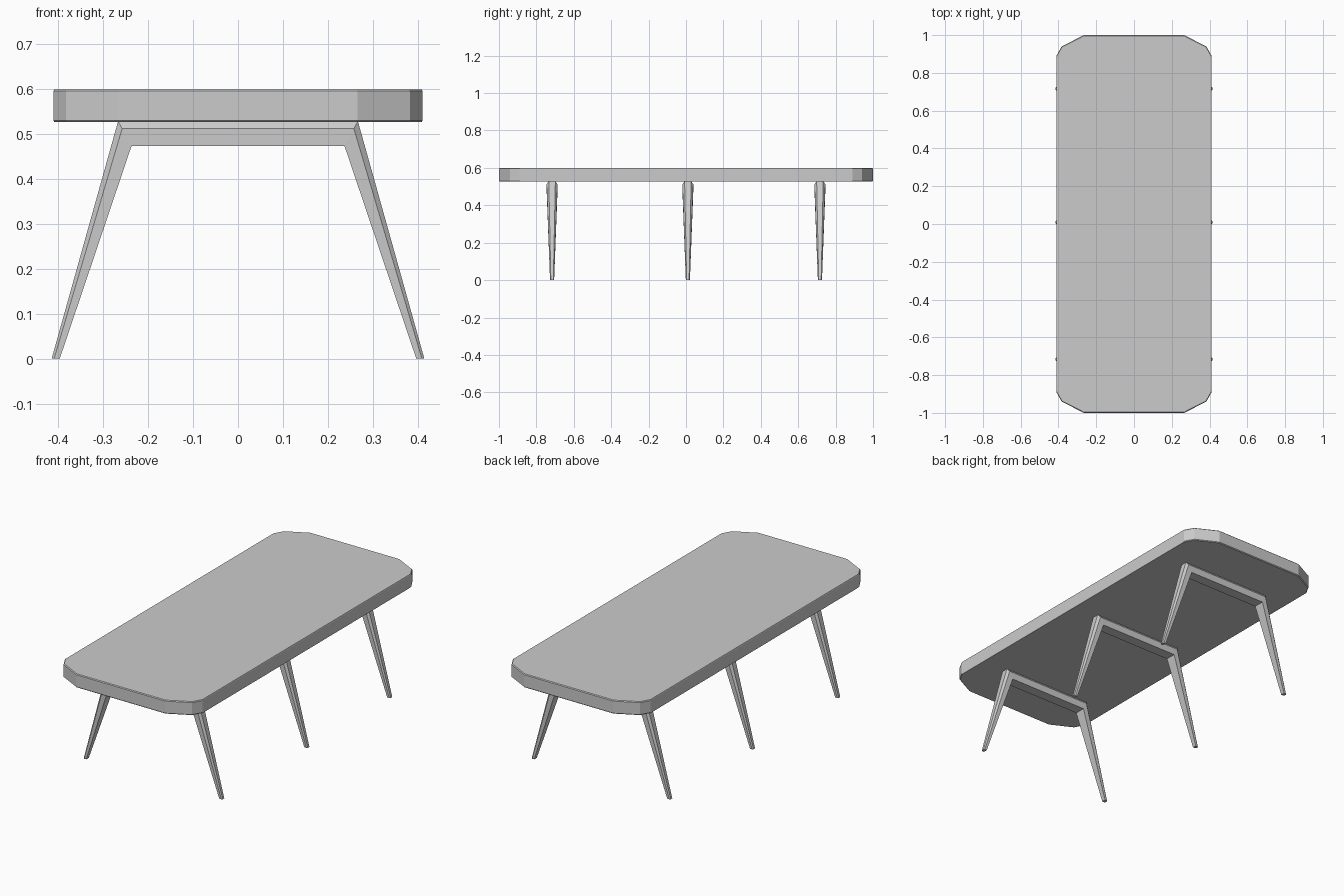
import bpy, bmesh

if "Cube" in bpy.data.objects:
    bpy.data.objects.remove(bpy.data.objects["Cube"])

def make_object(name, bm):
    bmesh.ops.recalc_face_normals(bm, faces=bm.faces)
    mesh = bpy.data.meshes.new(name)
    bm.to_mesh(mesh)
    bm.free()
    ob = bpy.data.objects.new(name, mesh)
    bpy.context.collection.objects.link(ob)
    return ob

def loft(bm, rings):
    rings = [[bm.verts.new(p) for p in ring] for ring in rings]
    n = len(rings[0])
    for a, b in zip(rings, rings[1:]):
        for i in range(n):
            j = (i + 1) % n
            bm.faces.new((a[i], a[j], b[j], b[i]))
    bm.faces.new(rings[0])
    bm.faces.new(rings[-1])

# Tabletop: slab with faceted corners and a fine edge bevel
corner = [(0.411, 0.89), (0.383, 0.94), (0.266, 1.0)]
outline = (corner + [(-x, y) for x, y in reversed(corner)]
           + [(-x, -y) for x, y in corner] + [(x, -y) for x, y in reversed(corner)])
bm = bmesh.new()
loft(bm, [[(x * s, y * s, z) for x, y in outline]
          for s, z in ((0.996, 0.527), (1, 0.531), (1, 0.596), (0.996, 0.6))])
make_object("tabletop", bm)

# Leg frames: tapered splayed legs joined by a crossbar, outer edges chamfered
def section(side, y0, outer, inner, half):
    (xo, zo), (xi, zi) = outer, inner
    def at(t, y):
        return (side * (xo + (xi - xo) * t), y0 + y, zo + (zi - zo) * t)
    return [at(1, -half), at(0.3, -half), at(0, -half * 0.6),
            at(0, half * 0.6), at(0.3, half), at(1, half)]

foot = ((0.415, 0), (0.397, 0), 0.011)
elbow = ((0.267, 0.529), (0.237, 0.474), 0.029)
for name, y in (("front", -0.716), ("middle", 0.01), ("back", 0.716)):
    bm = bmesh.new()
    loft(bm, [section(-1, y, *foot), section(-1, y, *elbow),
              section(1, y, *elbow), section(1, y, *foot)])
    make_object(name + "_leg_frame", bm)
